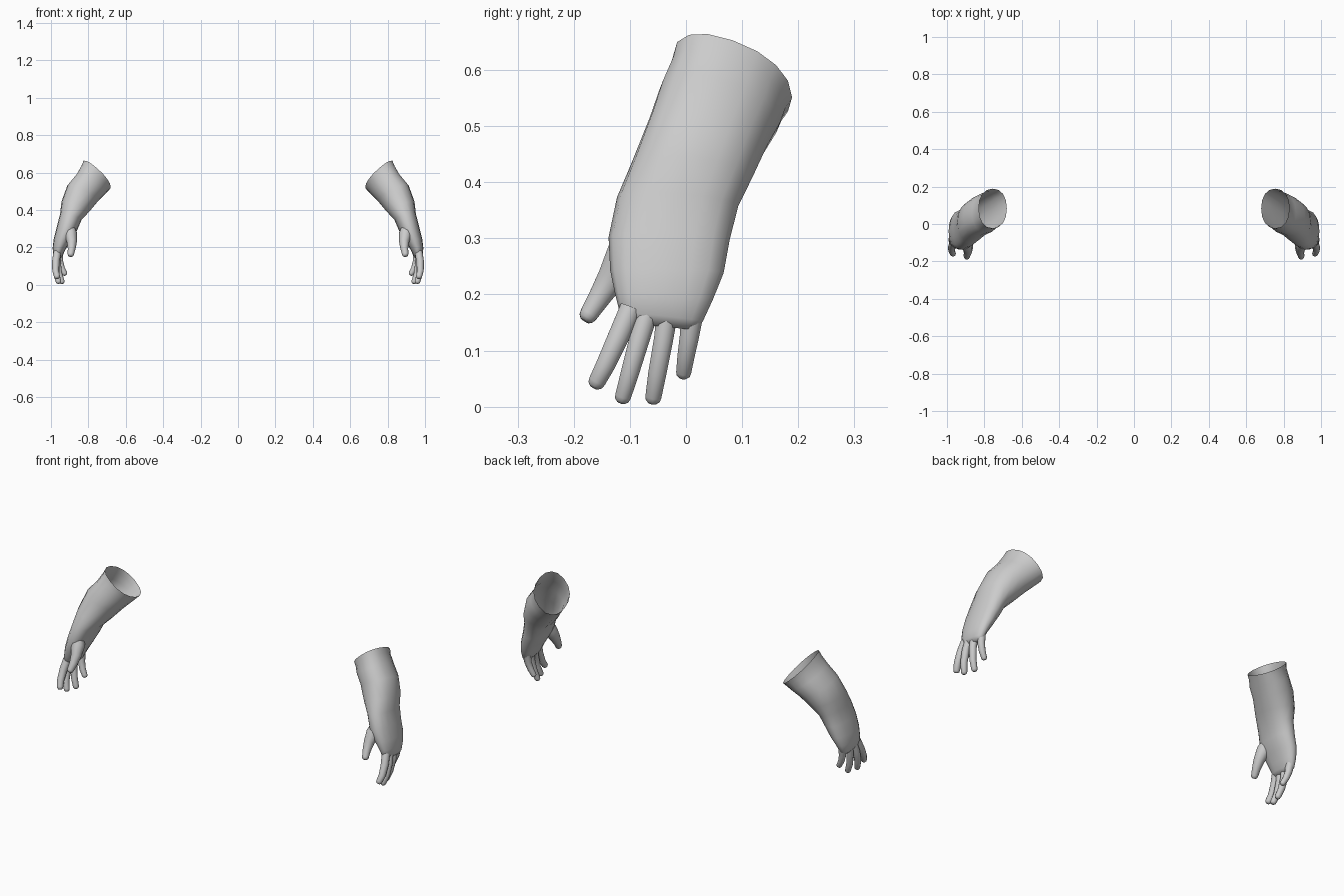
import bpy, bmesh, math
from mathutils import Vector

if "Cube" in bpy.data.objects:
    bpy.data.objects.remove(bpy.data.objects["Cube"])

grey = bpy.data.materials.new("soft grey")
grey.diffuse_color = (0.6, 0.6, 0.6, 1)
grey.use_nodes = True
grey.node_tree.nodes["Principled BSDF"].inputs["Base Color"].default_value = grey.diffuse_color


def loft(name, rings, cap_start=False, cap_end=False):
    """Skin a list of point rings and mirror the part to the other side."""
    bm = bmesh.new()
    vs = [[bm.verts.new(p) for p in ring] for ring in rings]
    n = len(vs[0])
    for lo, hi in zip(vs, vs[1:]):
        for i in range(n):
            j = (i + 1) % n
            bm.faces.new((lo[i], lo[j], hi[j], hi[i]))
    if cap_start:
        bm.faces.new(vs[0][::-1])
    if cap_end:
        bm.faces.new(vs[-1])
    bmesh.ops.recalc_face_normals(bm, faces=bm.faces)
    for f in bm.faces:
        f.smooth = True
    me = bpy.data.meshes.new(name)
    bm.to_mesh(me)
    bm.free()
    me.materials.append(grey)
    ob = bpy.data.objects.new(name, me)
    bpy.context.collection.objects.link(ob)
    mirror = ob.modifiers.new("other hand", 'MIRROR')
    mirror.use_mirror_merge = False
    return ob


def section(c, a, b, power=0.9, n=16):
    """Rounded section: a = (x, z) towards the back of the hand, b = (y, z) across."""
    c, a, b = Vector(c), Vector((a[0], 0, a[1])), Vector((0, b[0], b[1]))
    sq = lambda t: math.copysign(abs(t) ** power, t)
    return [c + a * sq(math.cos(t)) + b * sq(math.sin(t))
            for t in (2 * math.pi * i / n for i in range(n))]


def digit(name, path, n=10):
    """Tapered finger through (point, radius) stations with a rounded tip."""
    pts = [Vector(p) for p, r in path]
    rad = [r for p, r in path]
    end = (pts[-1] - pts[-2]).normalized()
    tip, r = pts[-1], rad[-1]
    for step, scale in ((0.5, 0.87), (0.85, 0.5)):
        pts.append(tip + end * r * step)
        rad.append(r * scale)
    rings = []
    for i, p in enumerate(pts):
        d = (pts[min(i + 1, len(pts) - 1)] - pts[max(i - 1, 0)]).normalized()
        u = Vector((1, 0, 0))
        u = (u - d * u.dot(d)).normalized()
        v = d.cross(u)
        rings.append([p + (u * math.cos(t) + v * math.sin(t)) * rad[i]
                      for t in (2 * math.pi * k / n for k in range(n))])
    loft(name, rings, cap_end=True)


# Open sleeve, wrist and palm, from cuff rim down to the knuckles
loft("glove_sleeve_and_palm", [
    section((.755, .083, .588), (.075, .065), (.106, -.037)),
    section((.768, .074, .567), (.073, .060), (.103, -.035)),
    section((.790, .060, .535), (.076, .050), (.108, -.028)),
    section((.830, .040, .490), (.083, .040), (.105, -.024)),
    section((.868, .010, .420), (.076, .025), (.108, -.012)),
    section((.893, -.015, .365), (.058, .015), (.108, -.008)),
    section((.915, -.030, .300), (.054, .010), (.108, -.002)),
    section((.940, -.034, .240), (.045, .006), (.101, -.002)),
    section((.956, -.039, .195), (.035, .004), (.087, -.004)),
    section((.963, -.044, .160), (.026, .002), (.074, -.008)),
    section((.964, -.046, .143), (.014, .000), (.060, -.006)),
], cap_end=True)

# Fingers
digit("index_finger", [((.966, -.098, .175), .021), ((.974, -.120, .125), .020),
                       ((.975, -.143, .075), .018), ((.968, -.158, .046), .016)])
digit("middle_finger", [((.966, -.068, .170), .020), ((.974, -.083, .120), .019),
                        ((.972, -.100, .060), .017), ((.960, -.112, .019), .015)])
digit("ring_finger", [((.964, -.033, .170), .020), ((.966, -.040, .120), .018),
                      ((.957, -.051, .060), .017), ((.942, -.058, .018), .015)])
digit("little_finger", [((.958, .012, .170), .021), ((.953, .006, .125), .018),
                        ((.942, .000, .090), .016), ((.927, -.004, .062), .014)])

# Thumb with its fleshy base
digit("thumb", [((.910, -.085, .315), .034), ((.895, -.108, .272), .035),
                ((.888, -.132, .230), .027), ((.889, -.154, .195), .021),
                ((.894, -.173, .165), .017)])
